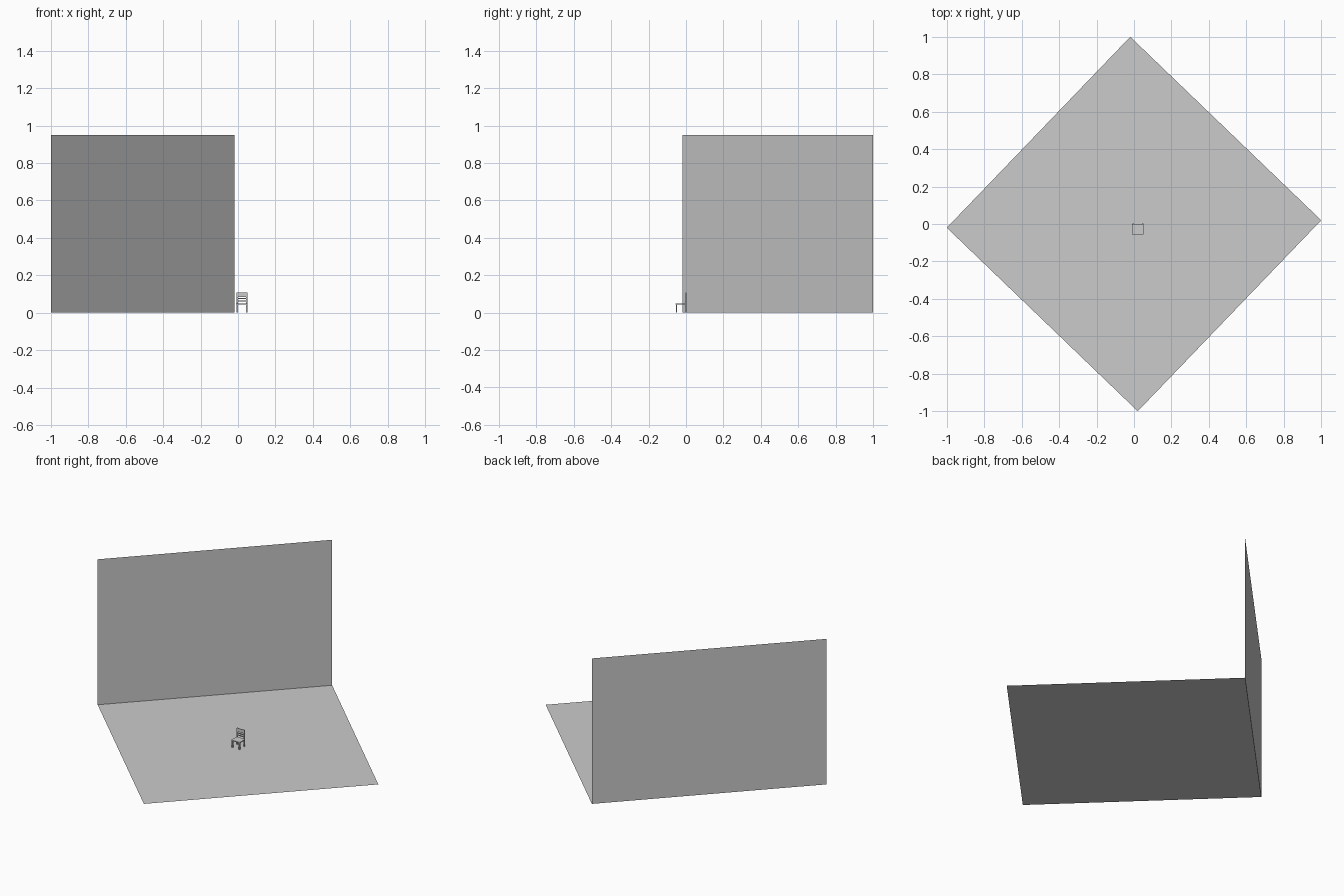
import bpy
from mathutils import Vector

if "Cube" in bpy.data.objects:
    bpy.data.objects.remove(bpy.data.objects["Cube"])


def quad(name, pts):
    me = bpy.data.meshes.new(name)
    me.from_pydata([Vector(p) for p in pts], [], [(0, 1, 2, 3)])
    ob = bpy.data.objects.new(name, me)
    bpy.context.collection.objects.link(ob)
    return ob


def box(name, lo, hi):
    lo, hi = Vector(lo), Vector(hi)
    bpy.ops.mesh.primitive_cube_add(size=1, location=(lo + hi) / 2)
    ob = bpy.context.object
    ob.name = name
    ob.scale = hi - lo
    bpy.ops.object.transform_apply(location=False, rotation=False, scale=True)
    return ob


# Room: square floor turned about 45 degrees, wall along the back-left edge
left, back, right, front = (-1, -.02), (-.02, 1), (1, .02), (.02, -1)
quad("floor", [(*p, 0) for p in (left, front, right, back)])
H = .95
quad("wall", [(*left, 0), (*back, 0), (*back, H), (*left, H)])

# Chair seat
X0, X1, Y0, Y1 = -.008, .050, -.055, .003
T = .007
box("seat", (X0 - .002, Y0, .043), (X1 + .002, Y1 - .003, .049))

# Legs: short at the front, rear ones continue up as back posts
for side, x in (("left", X0), ("right", X1 - T)):
    box(f"front_leg_{side}", (x, Y0 + .001, 0), (x + T, Y0 + T + .001, .044))
    box(f"back_post_{side}", (x, Y1 - T, 0), (x + T, Y1, .108))

# Back slats
for i, (z0, z1) in enumerate([(.060, .066), (.073, .079), (.085, .108)]):
    box(f"back_slat_{i}", (X0 + T, Y1 - .006, z0), (X1 - T, Y1 - .002, z1))
